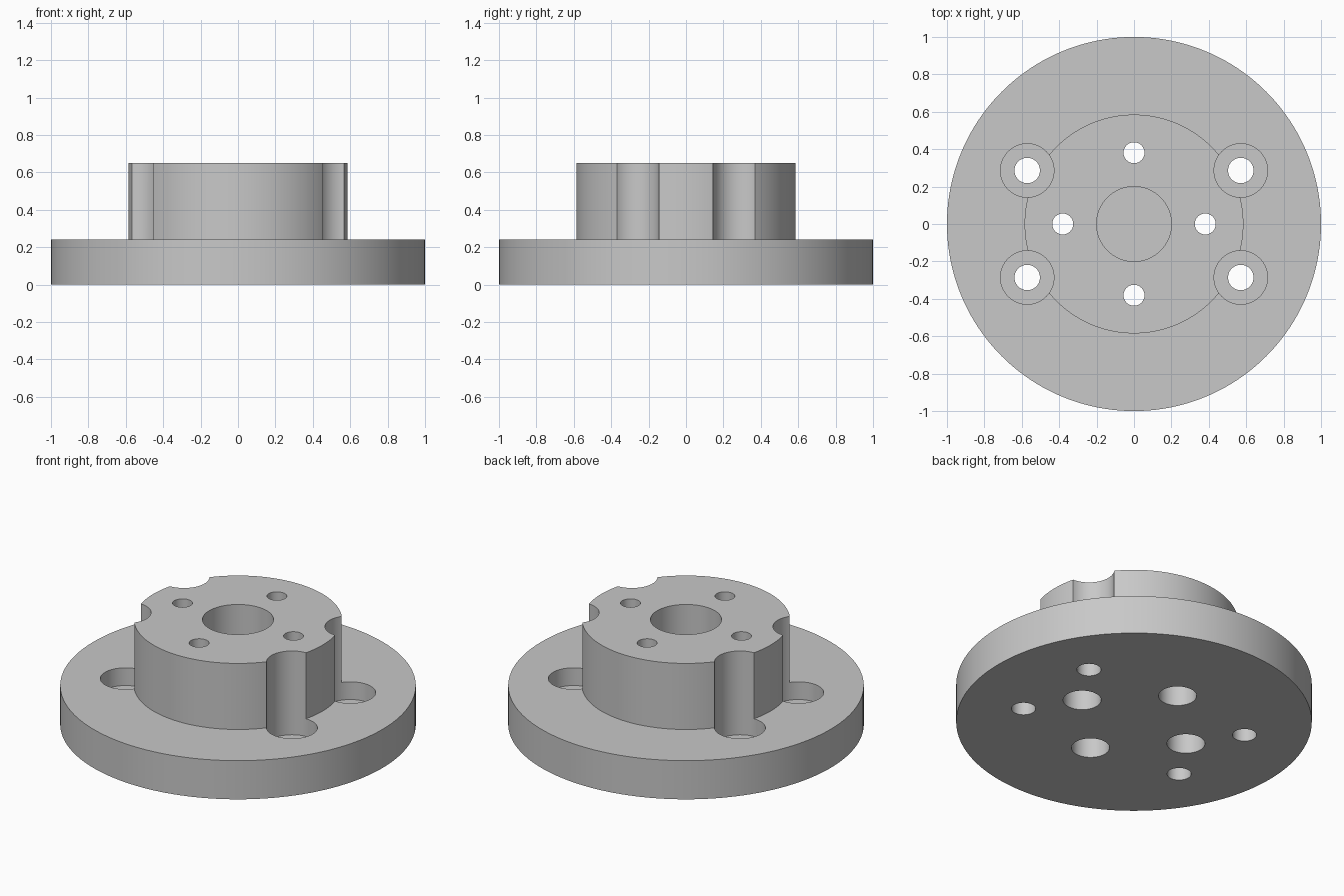
import bpy
import bmesh
from math import cos, sin, pi

cube = bpy.data.objects.get("Cube")
if cube:
    bpy.data.objects.remove(cube, do_unlink=True)

# Single plain grey finish
grey = bpy.data.materials.new("plain_grey")
grey.use_nodes = True
colour = (0.58, 0.58, 0.58, 1)
grey.diffuse_color = colour
bsdf = next(n for n in grey.node_tree.nodes if n.type == 'BSDF_PRINCIPLED')
bsdf.inputs["Base Color"].default_value = colour


def add_turned(bm, profile, x=0, y=0, sides=64):
    """Add a closed solid turned from (radius, z) points, lowest first."""
    rings = []
    for r, z in profile:
        rings.append([bm.verts.new((x + r * cos(2 * pi * i / sides),
                                    y + r * sin(2 * pi * i / sides), z))
                      for i in range(sides)])
    for low, high in zip(rings, rings[1:]):
        for i in range(sides):
            j = (i + 1) % sides
            bm.faces.new((low[i], low[j], high[j], high[i]))
    bm.faces.new(list(reversed(rings[0])))
    bm.faces.new(rings[-1])


def make_object(name, bm):
    bmesh.ops.recalc_face_normals(bm, faces=bm.faces)
    mesh = bpy.data.meshes.new(name)
    bm.to_mesh(mesh)
    bm.free()
    mesh.materials.append(grey)
    obj = bpy.data.objects.new(name, mesh)
    bpy.context.collection.objects.link(obj)
    return obj


FLANGE_TOP = 0.24
HUB_TOP = 0.65

# Round flange with raised hub
bm = bmesh.new()
add_turned(bm, [(1, 0), (1, FLANGE_TOP), (0.585, FLANGE_TOP), (0.585, HUB_TOP)], sides=160)
hub = make_object("flanged_hub", bm)

# Cutters: blind centre bore, four scalloped mounting holes,
# four hub screw holes counterbored from below
bm = bmesh.new()
add_turned(bm, [(0.2, FLANGE_TOP), (0.2, 1)], sides=96)
for sx in (-1, 1):
    for sy in (-1, 1):
        add_turned(bm, [(0.068, -0.2), (0.068, 0.13), (0.143, 0.13), (0.143, 1)],
                   sx * 0.571, sy * 0.286)
for k in range(4):
    a = k * pi / 2
    add_turned(bm, [(0.107, -0.2), (0.107, 0.2), (0.056, 0.2), (0.056, 1)],
               0.381 * cos(a), 0.381 * sin(a))
cutter = make_object("hole_cutter", bm)
cutter.hide_render = True

# Cut the holes and bake the result
cut = hub.modifiers.new("holes", 'BOOLEAN')
cut.operation = 'DIFFERENCE'
cut.solver = 'EXACT'
cut.object = cutter
bpy.ops.object.select_all(action='DESELECT')
hub.select_set(True)
bpy.context.view_layer.objects.active = hub
bpy.ops.object.modifier_apply(modifier=cut.name)
bpy.data.objects.remove(cutter, do_unlink=True)

# Smooth round walls with crisp edges
bpy.ops.object.shade_smooth_by_angle(angle=pi / 6)
